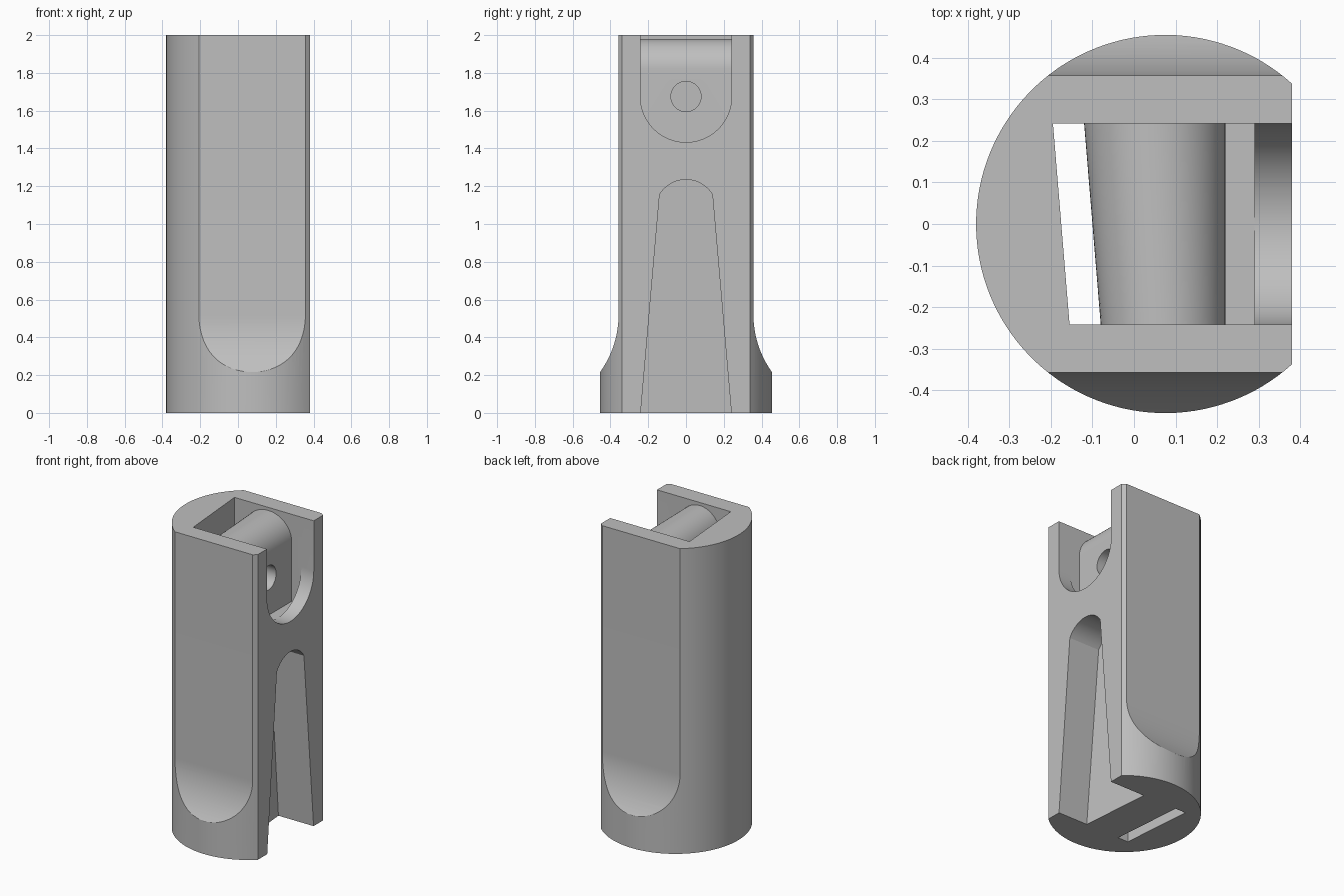
import bpy, bmesh
from math import sin, cos, pi, acos, asin

cube = bpy.data.objects.get("Cube")
if cube:
    bpy.data.objects.remove(cube)

grey = bpy.data.materials.new("plain grey")
grey.use_nodes = True
grey.diffuse_color = (0.52, 0.52, 0.52, 1)
grey.node_tree.nodes["Principled BSDF"].inputs["Base Color"].default_value = (0.52, 0.52, 0.52, 1)

HEIGHT, CX, R, FRONT_X = 2.0, 0.075, 0.455, 0.38
FLAT_Y, SLOT_Y = 0.357, 0.242
FLOOR, PIN_Z = 1.43, 1.675


def arc(cu, cv, r, a0, a1, n):
    return [(cu + r * cos(a0 + (a1 - a0) * i / n), cv + r * sin(a0 + (a1 - a0) * i / n))
            for i in range(n + 1)]


def loft(name, first, last):
    """Solid between two matching outlines."""
    bm = bmesh.new()
    a = [bm.verts.new(p) for p in first]
    b = [bm.verts.new(p) for p in last]
    bm.faces.new(a)
    bm.faces.new(b[::-1])
    for i in range(len(a)):
        j = (i + 1) % len(a)
        bm.faces.new((a[j], a[i], b[i], b[j]))
    bmesh.ops.recalc_face_normals(bm, faces=bm.faces)
    mesh = bpy.data.meshes.new(name)
    bm.to_mesh(mesh)
    bm.free()
    mesh.materials.append(grey)
    obj = bpy.data.objects.new(name, mesh)
    bpy.context.collection.objects.link(obj)
    return obj


def upright(name, outline, z0, z1):
    return loft(name, [(x, y, z0) for x, y in outline], [(x, y, z1) for x, y in outline])


def activate(obj):
    bpy.ops.object.select_all(action='DESELECT')
    obj.select_set(True)
    bpy.context.view_layer.objects.active = obj


def cut(target, cutter):
    cutter.hide_render = True
    mod = target.modifiers.new("cut", 'BOOLEAN')
    mod.operation, mod.solver, mod.object = 'DIFFERENCE', 'EXACT', cutter
    activate(target)
    bpy.ops.object.modifier_apply(modifier=mod.name)
    bpy.data.objects.remove(cutter)


def skew(x, y):
    """The strap slot leans slightly across the body."""
    return x - 0.02 * y / SLOT_Y


# Round body with one flat side
a = acos((FRONT_X - CX) / R)
body = upright("body", arc(CX, 0, R, a, 2 * pi - a, 96), 0, HEIGHT)

# Side flats that sweep out to the round foot
SWEEP, SWEEP_Z = 0.52, 0.52
for s in (-1, 1):
    prof = arc(FLAT_Y + SWEEP, SWEEP_Z, SWEEP, pi, pi + asin(0.4 / SWEEP), 24)
    prof += [(0.9, prof[-1][1]), (0.9, 2.2), (FLAT_Y, 2.2)]
    cut(body, loft("flat_cutter", [(-1, s * y, z) for y, z in prof], [(1, s * y, z) for y, z in prof]))


def footprint(x0, x1, lean):
    return [(skew(x0, -SLOT_Y), -SLOT_Y), (skew(x1, -SLOT_Y) if lean else x1, -SLOT_Y),
            (skew(x1, SLOT_Y) if lean else x1, SLOT_Y), (skew(x0, SLOT_Y), SLOT_Y)]


# Top pocket and the strap slot running right through
cut(body, upright("pocket_cutter", footprint(-0.175, 0.29, False), FLOOR, 2.2))
cut(body, upright("slot_cutter", footprint(-0.175, -0.10, True), -0.2, 1.6))

# U-shaped opening through the flat side
prof = arc(0, PIN_Z, SLOT_Y, pi, 2 * pi, 40) + [(SLOT_Y, 2.2), (-SLOT_Y, 2.2)]
cut(body, loft("opening_cutter", [(0.25, y, z) for y, z in prof], [(0.6, y, z) for y, z in prof]))

# Tapered notch with an arched top, its back parallel to the slot
half = asin(0.14 / 0.1625)
prof = arc(0, 1.0725, 0.1625, pi / 2 - half, pi / 2 + half, 20)
slope = 0.1 / 1.155
prof += [(-0.24 - 0.1 * slope, -0.1), (0.24 + 0.1 * slope, -0.1)]
cut(body, loft("notch_cutter", [(skew(0.145, y), y, z) for y, z in prof], [(0.6, y, z) for y, z in prof]))


# Round-topped boss that the strap wraps over
def boss_section(y):
    left, right = skew(-0.10, y), 0.22
    mid, rad = (left + right) / 2, (right - left) / 2
    top = [(mid + rad * cos(pi * i / 32), y, 1.82 + 0.16 * sin(pi * i / 32)) for i in range(33)]
    return top + [(left, y, FLOOR), (right, y, FLOOR)]


boss = loft("strap_boss", boss_section(-0.246), boss_section(0.246))
ring = arc(0, PIN_Z, 0.08, 0, 2 * pi, 40)[:-1]
cut(boss, loft("hole_cutter", [(-0.3, y, z) for y, z in ring], [(0.5, y, z) for y, z in ring]))

for obj in (body, boss):
    activate(obj)
    bpy.ops.object.shade_smooth_by_angle(angle=pi / 9)
